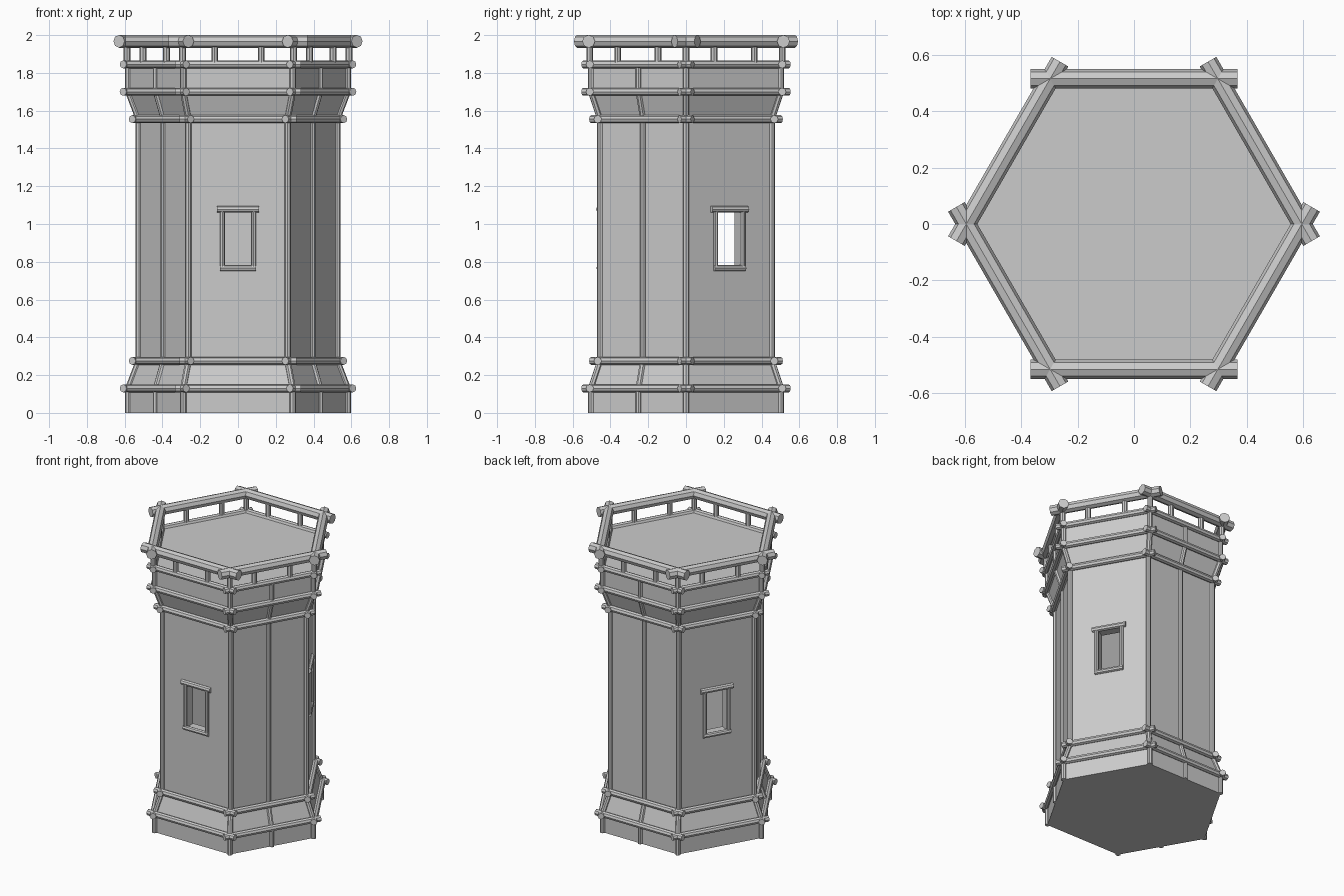
import bpy, bmesh
from math import cos, sin, radians
from mathutils import Vector, Matrix

if "Cube" in bpy.data.objects:
    bpy.data.objects.remove(bpy.data.objects["Cube"])

SQ = cos(radians(30))


def corner(i, r, z):
    a = radians(60 * i)
    return Vector((r * cos(a), r * sin(a), z))


def face_pt(deg, t, d, z):
    """Point on a wall face: t sideways, d outwards."""
    a = radians(deg)
    return Vector((d * cos(a) - t * sin(a), d * sin(a) + t * cos(a), z))


def finish(bm, name):
    bmesh.ops.recalc_face_normals(bm, faces=bm.faces)
    me = bpy.data.meshes.new(name)
    bm.to_mesh(me)
    bm.free()
    ob = bpy.data.objects.new(name, me)
    bpy.context.collection.objects.link(ob)
    return ob


def hex_solid(name, profile):
    bm = bmesh.new()
    rings = [[bm.verts.new(corner(i, r, z)) for i in range(6)] for r, z in profile]
    for a, b in zip(rings, rings[1:]):
        for i in range(6):
            j = (i + 1) % 6
            bm.faces.new((a[i], a[j], b[j], b[i]))
    bm.faces.new(rings[0])
    bm.faces.new(rings[-1])
    return finish(bm, name)


def rods(name, items, sides=8):
    """One object made of round timbers: (start, end, radius, overhang)."""
    bm = bmesh.new()
    for a, b, r, ext in items:
        d = (b - a).normalized()
        m = Matrix.Translation((a + b) / 2) @ d.to_track_quat('Z', 'Y').to_matrix().to_4x4()
        bmesh.ops.create_cone(bm, cap_ends=True, segments=sides, radius1=r, radius2=r,
                              depth=(b - a).length + 2 * ext, matrix=m)
    return finish(bm, name)


# hollow tower body with three window openings
PROFILE = [(.58, 0), (.58, .13), (.525, .275), (.525, 1.555), (.58, 1.70), (.58, 1.845)]
WINDOWS = (-90, 30, 150)
PLAIN = (-30, 90, 210)
body = hex_solid("tower_body", PROFILE)
cutters = [hex_solid("cavity_cutter", [(.445, .1), (.445, 1.75)])]
for deg in WINDOWS:
    bm = bmesh.new()
    m = (Matrix.Translation(face_pt(deg, 0, .45, .92)) @ Matrix.Rotation(radians(deg), 4, 'Z')
         @ Matrix.Diagonal((.24, .15, .30, 1)))
    bmesh.ops.create_cube(bm, size=1, matrix=m)
    cutters.append(finish(bm, "window_cutter"))
for c in cutters:
    mod = body.modifiers.new(c.name, 'BOOLEAN')
    mod.operation = 'DIFFERENCE'
    mod.solver = 'EXACT'
    mod.object = c
    c.hide_render = True
    c.hide_set(True)

# corner posts and middle posts follow the wall profile
segs = list(zip(PROFILE, PROFILE[1:]))
rods("corner_posts", [(corner(i, r0, z0), corner(i, r1, z1), .017, 0)
                      for i in range(6) for (r0, z0), (r1, z1) in segs])
rods("middle_posts", [(face_pt(d, 0, r0 * SQ, z0), face_pt(d, 0, r1 * SQ, z1), .016, 0)
                      for d in PLAIN for (r0, z0), (r1, z1) in segs])

# horizontal beams crossing at the corners
for name, r, z in (("base_beams", .588, .13), ("lower_wall_beams", .54, .275),
                   ("upper_wall_beams", .54, 1.555), ("flare_beams", .588, 1.70),
                   ("deck_beams", .588, 1.845)):
    rods(name, [(corner(i, r, z), corner(i + 1, r, z), .021, .04) for i in range(6)])

# railing
rods("top_rail", [(corner(i, .595, 1.967), corner(i + 1, .595, 1.967), .034, .07)
                  for i in range(6)])
balusters = []
for i in range(6):
    for f in (0, .29, .71):
        lo, hi = [corner(i, .588, z).lerp(corner(i + 1, .588, z), f) for z in (1.845, 1.96)]
        balusters.append((lo, hi, .018, 0))
rods("railing_posts", balusters)

# window frames
for n, deg in enumerate(WINDOWS):
    d = .525 * SQ + .004
    parts = [(face_pt(deg, s * .083, d, .765), face_pt(deg, s * .083, d, 1.077), .013, 0)
             for s in (-1, 1)]
    parts.append((face_pt(deg, -.095, d, .766), face_pt(deg, .095, d, .766), .016, 0))
    parts.append((face_pt(deg, -.112, d, 1.078), face_pt(deg, .112, d, 1.078), .018, 0))
    rods("window_frame_%d" % (n + 1), parts)
